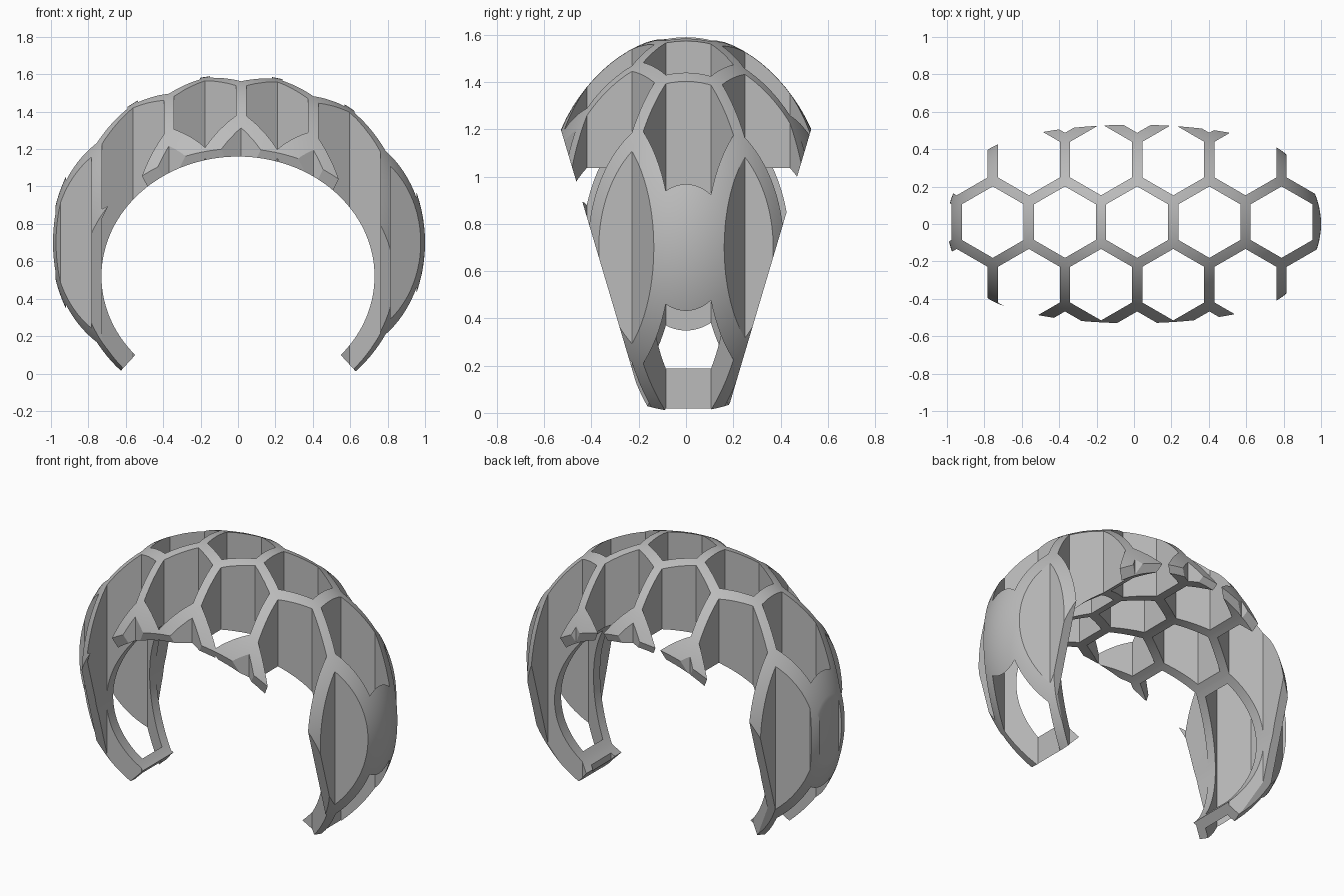
import bpy
import bmesh
import math
from mathutils import Matrix

cube = bpy.data.objects.get("Cube")
if cube:
    bpy.data.objects.remove(cube, do_unlink=True)

PITCH = 0.386                       # honeycomb spacing
ROW = PITCH * math.sqrt(3) / 2
HOLE_RADIUS = 0.191
SHIFT_X, SHIFT_Y = 0.017, 0.01      # honeycomb offset from the centre


def make_object(name, bm):
    bmesh.ops.recalc_face_normals(bm, faces=bm.faces)
    mesh = bpy.data.meshes.new(name)
    bm.to_mesh(mesh)
    bm.free()
    obj = bpy.data.objects.new(name, mesh)
    bpy.context.collection.objects.link(obj)
    return obj


def prism(name, outline, axis, half_length):
    """Extrude a closed outline along the x or y axis."""
    bm = bmesh.new()
    if axis == "x":
        verts = [bm.verts.new((-half_length, a, b)) for a, b in outline]
        move = (2 * half_length, 0, 0)
    else:
        verts = [bm.verts.new((a, -half_length, b)) for a, b in outline]
        move = (0, 2 * half_length, 0)
    face = bm.faces.new(verts)
    new = bmesh.ops.extrude_face_region(bm, geom=[face])["geom"]
    bmesh.ops.translate(bm, vec=move, verts=[v for v in new if isinstance(v, bmesh.types.BMVert)])
    return make_object(name, bm)


def carve(target, cutter, operation):
    """Apply a boolean, then discard the cutter."""
    cutter.hide_render = True
    mod = target.modifiers.new(cutter.name, "BOOLEAN")
    mod.operation = operation
    mod.solver = "EXACT"
    mod.object = cutter
    bpy.ops.object.select_all(action="DESELECT")
    bpy.context.view_layer.objects.active = target
    target.select_set(True)
    bpy.ops.object.modifier_apply(modifier=mod.name)
    bpy.data.objects.remove(cutter, do_unlink=True)


# Outer ellipsoid, poles along x
bm = bmesh.new()
bmesh.ops.create_uvsphere(bm, u_segments=96, v_segments=64, radius=1)
bmesh.ops.rotate(bm, verts=bm.verts, matrix=Matrix.Rotation(math.pi / 2, 3, "Y"))
bmesh.ops.scale(bm, verts=bm.verts, vec=(1, 0.64, 0.9))
bmesh.ops.translate(bm, verts=bm.verts, vec=(0, 0, 0.7))
cuff = make_object("honeycomb_cuff", bm)

# Sloped sides, narrower at the bottom
taper = prism("side_taper", [(-0.114, -0.2), (0.114, -0.2), (0.708, 1.8), (-0.708, 1.8)], "x", 1.5)
carve(cuff, taper, "INTERSECT")

# Oval opening through the middle
oval = []
for i in range(128):
    angle = 2 * math.pi * i / 128
    oval.append((0.73 * math.cos(angle), 0.52 + 0.64 * math.sin(angle)))
carve(cuff, prism("inner_opening", oval, "y", 1), "DIFFERENCE")

# Wedge gap at the bottom
gap = prism("bottom_gap", [(0, 0.7), (1.28, -0.7), (-1.28, -0.7)], "y", 1.1)
carve(cuff, gap, "DIFFERENCE")

# Vertical hexagonal holes in staggered rows
bm = bmesh.new()
for row in range(-2, 3):
    for column in range(-4, 4):
        x = SHIFT_X + PITCH * (column + 0.5 * (row % 2))
        place = Matrix.Translation((x, SHIFT_Y + ROW * row, 0.7)) @ Matrix.Rotation(math.pi / 6, 4, "Z")
        ring = [place @ Matrix.Rotation(math.pi / 3 * i, 4, "Z") for i in range(6)]
        lower = [bm.verts.new(m @ Matrix.Translation((HOLE_RADIUS, 0, -1)).translation) for m in ring]
        upper = [bm.verts.new(m @ Matrix.Translation((HOLE_RADIUS, 0, 1)).translation) for m in ring]
        bm.faces.new(lower)
        bm.faces.new(upper)
        for i in range(6):
            j = (i + 1) % 6
            bm.faces.new((lower[i], lower[j], upper[j], upper[i]))
carve(cuff, make_object("honeycomb_holes", bm), "DIFFERENCE")

# Single grey finish
grey = bpy.data.materials.new("plain_grey")
grey.use_nodes = True
colour = (0.5, 0.5, 0.5, 1)
grey.diffuse_color = colour
grey.node_tree.nodes["Principled BSDF"].inputs["Base Color"].default_value = colour
cuff.data.materials.clear()
cuff.data.materials.append(grey)
for polygon in cuff.data.polygons:
    polygon.material_index = 0

bpy.ops.object.select_all(action="DESELECT")
bpy.context.view_layer.objects.active = cuff
cuff.select_set(True)
bpy.ops.object.shade_smooth_by_angle(angle=math.radians(25))
